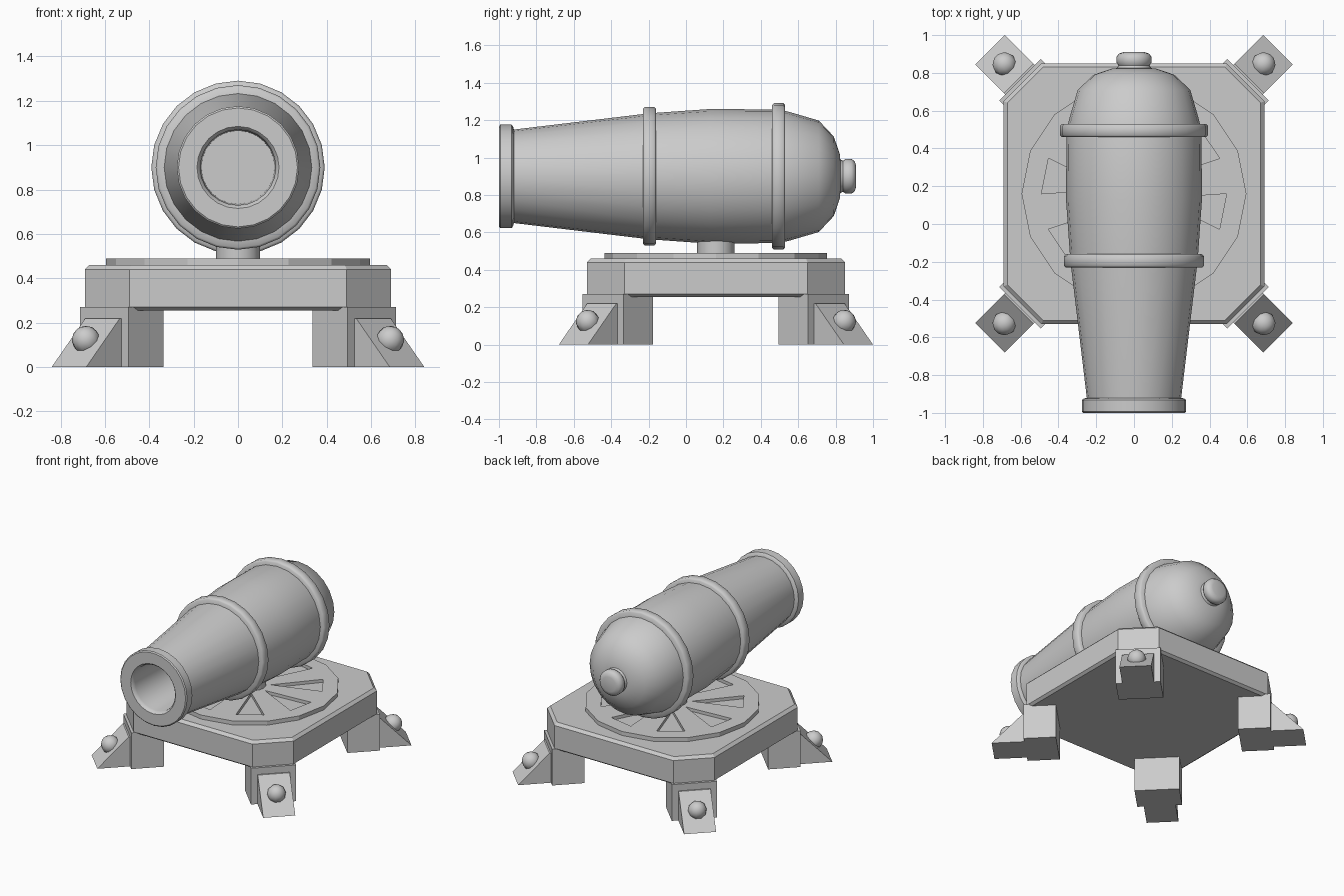
import bpy, bmesh, math
from mathutils import Matrix

if "Cube" in bpy.data.objects:
    bpy.data.objects.remove(bpy.data.objects["Cube"])

CY = 0.16      # base centre in y
AXIS_Z = 0.9   # barrel axis height


def make(name, bm, matrix=None, smooth=None):
    if matrix:
        bmesh.ops.transform(bm, matrix=matrix, verts=bm.verts)
    bmesh.ops.remove_doubles(bm, verts=bm.verts, dist=1e-5)
    bmesh.ops.recalc_face_normals(bm, faces=bm.faces)
    me = bpy.data.meshes.new(name)
    bm.to_mesh(me)
    bm.free()
    ob = bpy.data.objects.new(name, me)
    bpy.context.collection.objects.link(ob)
    if smooth:
        bpy.ops.object.select_all(action='DESELECT')
        ob.select_set(True)
        bpy.context.view_layer.objects.active = ob
        bpy.ops.object.shade_smooth_by_angle(angle=math.radians(smooth))
    return ob


def loft(loops):
    """Closed solid through equal-sized vertex loops, capped at both ends."""
    bm = bmesh.new()
    rings = [[bm.verts.new(p) for p in lp] for lp in loops]
    n = len(rings[0])
    for a, b in zip(rings, rings[1:]):
        for i in range(n):
            j = (i + 1) % n
            bm.faces.new((a[i], a[j], b[j], b[i]))
    bm.faces.new(rings[0])
    bm.faces.new(rings[-1])
    return bm


def circle(r, z, n):
    return [(r * math.cos(2 * math.pi * i / n), r * math.sin(2 * math.pi * i / n), z) for i in range(n)]


def lathe(name, profile, n, matrix, smooth):
    return make(name, loft([circle(r, h, n) for h, r in profile]), matrix, smooth)


# Barrel parts, turned about the y axis; profiles are (y, radius)
along_y = Matrix.Translation((0, 0, AXIS_Z)) @ Matrix.Rotation(-math.pi / 2, 4, 'X')
barrel = [(-0.4, 0.165), (-0.97, 0.17), (-0.99, 0.175), (-1.0, 0.185),
          (-1.0, 0.268), (-0.993, 0.276), (-0.932, 0.276), (-0.925, 0.268), (-0.92, 0.25),
          (-0.195, 0.337), (0.13, 0.36), (0.50, 0.357), (0.56, 0.342), (0.71, 0.298),
          (0.79, 0.213), (0.822, 0.12), (0.825, 0.09), (0.84, 0.083), (0.855, 0.093),
          (0.885, 0.093), (0.902, 0.08), (0.91, 0.055)]
lathe("barrel", barrel, 24, along_y, 40)
for name, y0, y1, r in (("middle_band", -0.23, -0.16, 0.371), ("rear_band", 0.46, 0.53, 0.391)):
    lathe(name, [(y0, r - 0.06), (y0, r - 0.01), (y0 + 0.01, r), (y1 - 0.01, r),
                 (y1, r - 0.01), (y1, r - 0.06)], 24, along_y, 50)

# Pivot post
to_base = Matrix.Translation((0, CY, 0))
lathe("pivot_post", [(0.47, 0.1), (0.60, 0.1)], 16, to_base, 40)


# Octagonal platform with chamfered rims
def octagon(inset, z):
    h, c = 0.69 - inset, 0.49 - inset * 0.41
    return [(h, -c, z), (h, c, z), (c, h, z), (-c, h, z), (-h, c, z), (-h, -c, z), (-c, -h, z), (c, -h, z)]


make("platform", loft([octagon(0.02, 0.255), octagon(0, 0.27), octagon(0, 0.44), octagon(0.02, 0.46)]), to_base)

# Turntable disc with eight recessed wedges
disc = make("turntable", loft([circle(0.595, 0.45, 16), circle(0.595, 0.49, 16)]), to_base)
cut_bm = bmesh.new()
for k in range(8):
    a1 = math.radians(45 * k)
    a0, am = a1 - math.radians(22.5), a1 - math.radians(11.25)
    tri = [(r * math.cos(a), r * math.sin(a)) for r, a in ((0.13, am), (0.49, a0), (0.49, a1))]
    lo, hi = ([cut_bm.verts.new((x, y, z)) for x, y in tri] for z in (0.467, 0.55))
    cut_bm.faces.new(lo)
    cut_bm.faces.new(hi)
    for i in range(3):
        j = (i + 1) % 3
        cut_bm.faces.new((lo[i], lo[j], hi[j], hi[i]))
cutter = make("wedge_cutter", cut_bm, to_base)
mod = disc.modifiers.new("wedges", 'BOOLEAN')
mod.operation, mod.solver, mod.object = 'DIFFERENCE', 'EXACT', cutter
bpy.context.view_layer.objects.active = disc
bpy.ops.object.modifier_apply(modifier="wedges")
bpy.data.objects.remove(cutter)


# Four diagonal legs: post, sloped foot and round stud
def prism(side, w):
    """Extrude a (u, z) outline across width 2w."""
    return loft([[(u, s * w, z) for u, z in side] for s in (-1, 1)])


for k, tag in enumerate(("back_right", "back_left", "front_left", "front_right")):
    m = to_base @ Matrix.Rotation(math.radians(45 + 90 * k), 4, 'Z')
    make("leg_" + tag, prism([(0.63, 0), (0.853, 0), (0.853, 0.27), (0.63, 0.27)], 0.155), m)
    make("foot_" + tag, prism([(0.84, 0), (1.078, 0), (0.863, 0.22), (0.84, 0.22)], 0.11), m)
    stud = bmesh.new()
    bmesh.ops.create_uvsphere(stud, u_segments=10, v_segments=8, radius=0.064)
    make("stud_" + tag, stud, m @ Matrix.Translation((0.969, 0, 0.122)) @ Matrix.Rotation(math.radians(45), 4, 'Y'), 60)
